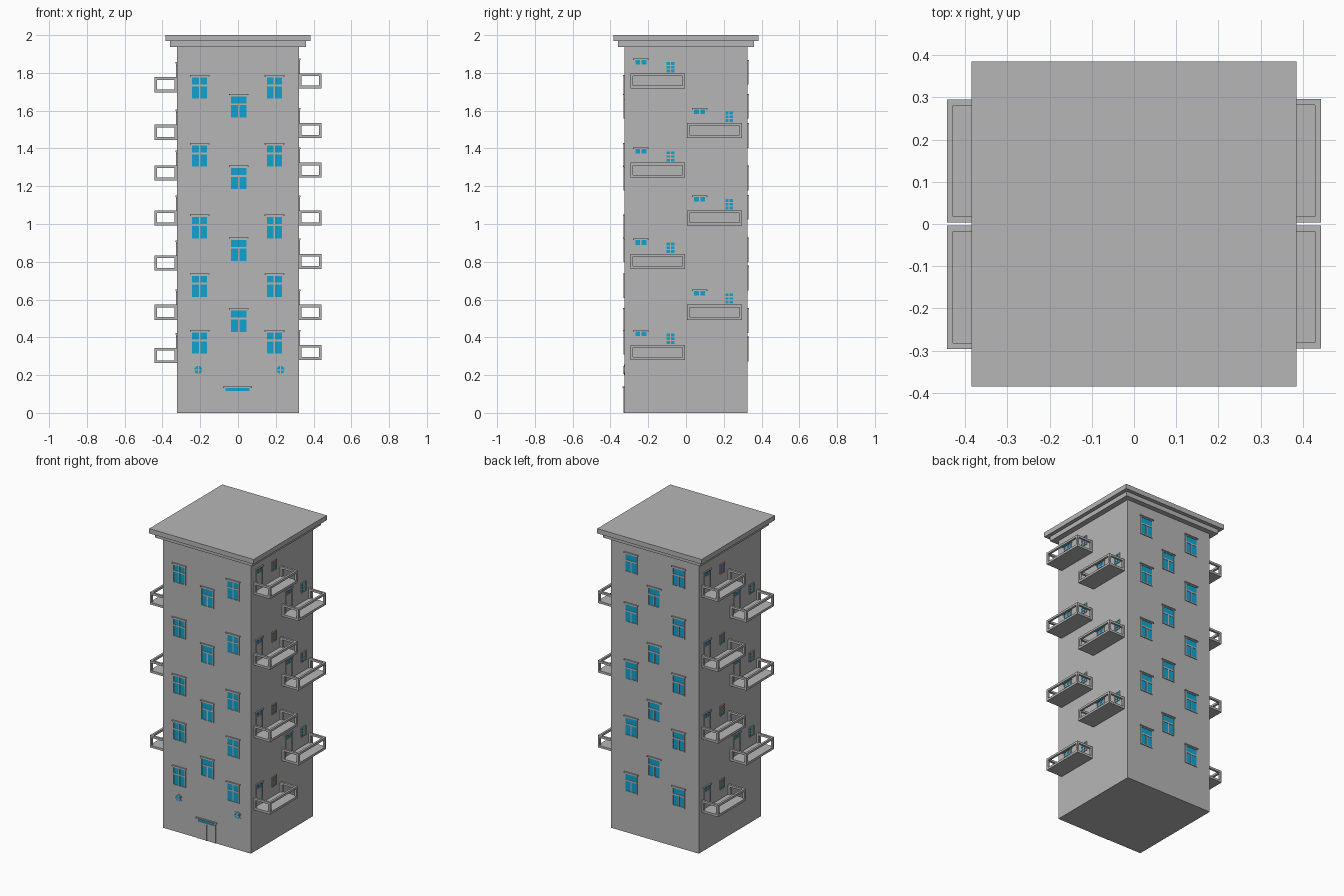
import bpy, bmesh, math
from mathutils import Matrix, Vector

if "Cube" in bpy.data.objects:
    bpy.data.objects.remove(bpy.data.objects["Cube"])


def material(name, rgb):
    m = bpy.data.materials.new(name)
    m.diffuse_color = (*rgb, 1)
    m.use_nodes = True
    m.node_tree.nodes["Principled BSDF"].inputs["Base Color"].default_value = m.diffuse_color
    return m


GREY = material("concrete grey", (0.47, 0.47, 0.47))
BLUE = material("window blue", (0.005, 0.37, 0.64))
HX, HY = 0.323, 0.326          # half width and half depth of the tower
FRONT, RIGHT, BACK, LEFT = range(4)


class Part:
    """Collects boxes in wall coordinates: u along the wall, d outward, z up."""

    def __init__(self, name, side):
        self.name, self.bm = name, bmesh.new()
        self.h = HY if side in (FRONT, BACK) else HX
        self.rot = Matrix.Rotation(side * math.pi / 2, 4, 'Z')

    def box(self, u0, u1, z0, z1, d0, d1, mat=0):
        c = Vector(((u0 + u1) / 2, -self.h - (d0 + d1) / 2, (z0 + z1) / 2))
        m = Matrix.Translation(c) @ Matrix.Diagonal((u1 - u0, d1 - d0, z1 - z0, 1))
        v = bmesh.ops.create_cube(self.bm, size=1, matrix=self.rot @ m)['verts']
        for f in {f for w in v for f in w.link_faces}:
            f.material_index = mat

    def disc(self, u, z, r, d0, d1, mat=0):
        m = Matrix.Translation((u, -self.h - (d0 + d1) / 2, z)) @ Matrix.Rotation(math.pi / 2, 4, 'X')
        v = bmesh.ops.create_cone(self.bm, cap_ends=True, segments=20, radius1=r, radius2=r,
                                  depth=d1 - d0, matrix=self.rot @ m)['verts']
        for f in {f for w in v for f in w.link_faces}:
            f.material_index = mat

    def frame(self, u0, u1, z0, z1, w, d1):
        self.box(u0 - w, u0, z0 - w, z1 + w, -0.005, d1)
        self.box(u1, u1 + w, z0 - w, z1 + w, -0.005, d1)
        self.box(u0, u1, z1, z1 + w, -0.005, d1)
        self.box(u0, u1, z0 - w, z0, -0.005, d1)

    def done(self):
        me = bpy.data.meshes.new(self.name)
        self.bm.to_mesh(me)
        self.bm.free()
        me.materials.append(GREY)
        me.materials.append(BLUE)
        bpy.context.collection.objects.link(bpy.data.objects.new(self.name, me))


def window(name, side, u, z, divided_top):
    p = Part(name, side)
    u0, u1, z0, z1 = u - 0.04, u + 0.04, z - 0.056, z + 0.056
    bar = z1 - 0.042
    p.box(u0, u1, z0, z1, -0.005, 0.002, 1)                # glass
    p.frame(u0, u1, z0, z1, 0.006, 0.005)
    p.box(u0, u1, bar - 0.005, bar + 0.005, 0, 0.004)       # transom
    p.box(u - 0.004, u + 0.004, z0, z1 if divided_top else bar, 0, 0.004)
    p.box(u0 - 0.012, u1 + 0.012, z1 + 0.006, z1 + 0.013, -0.005, 0.008)  # hood
    p.done()


def balcony_unit(side, u0, u1, base, door_u, win_u):
    # balcony: slab, four posts and three top rails
    t, out, top = 0.014, 0.12, base + 0.08
    p = Part("balcony", side)
    p.box(u0, u1, base, base + 0.015, -0.005, out)
    for a in (u0, u1 - t):
        p.box(a, a + t, base + 0.015, top - t, 0, t)
        p.box(a, a + t, base + 0.015, top - t, out - t, out)
        p.box(a, a + t, top - t, top, -0.005, out - t)
    p.box(u0, u1, top - t, top, out - t, out)
    p.done()
    # balcony door with a two pane light above
    p = Part("balcony_door", side)
    a, b, z0, z1 = door_u - 0.029, door_u + 0.029, base + 0.015, base + 0.152
    p.box(a, b, z0, z1 - 0.03, -0.005, 0.002)
    p.box(a, b, z1 - 0.024, z1, -0.005, 0.002, 1)
    p.box(a, b, z1 - 0.031, z1 - 0.024, -0.005, 0.005)
    p.box(door_u - 0.004, door_u + 0.004, z1 - 0.024, z1, 0, 0.004)
    p.box(a - 0.006, a, z0, z1, -0.005, 0.005)
    p.box(b, b + 0.006, z0, z1, -0.005, 0.005)
    p.box(a - 0.012, b + 0.012, z1, z1 + 0.008, -0.005, 0.008)
    p.done()
    # small six pane window
    p = Part("small_window", side)
    a, b, z0, z1 = win_u - 0.02, win_u + 0.02, base + 0.085, base + 0.14
    p.box(a, b, z0, z1, -0.005, 0.002, 1)
    p.frame(a, b, z0, z1, 0.005, 0.005)
    p.box(win_u - 0.003, win_u + 0.003, z0, z1, 0, 0.004)
    for k in (1, 2):
        zc = z0 + k * (z1 - z0) / 3
        p.box(a, b, zc - 0.003, zc + 0.003, 0, 0.004)
    p.done()


def slab(name, hx, hy, z0, z1):
    bm = bmesh.new()
    bmesh.ops.create_cube(bm, size=1, matrix=Matrix.Translation((0, 0, (z0 + z1) / 2))
                          @ Matrix.Diagonal((2 * hx, 2 * hy, z1 - z0, 1)))
    me = bpy.data.meshes.new(name)
    bm.to_mesh(me)
    bm.free()
    me.materials.append(GREY)
    bpy.context.collection.objects.link(bpy.data.objects.new(name, me))


# tower and stepped roof
slab("tower_wall", HX, HY, 0, 1.94)
slab("cornice", 0.36, 0.36, 1.938, 1.97)
slab("roof", 0.385, 0.385, 1.968, 2.0)

# front and back windows
for z in (1.72, 1.36, 0.98, 0.67, 0.37):
    window("front_window", FRONT, -0.203, z, True)
    window("front_window", FRONT, 0.193, z, True)
for z in (1.80, 1.465, 1.085, 0.71, 0.335):
    window("back_window", BACK, -0.175, z, False)
    window("back_window", BACK, 0.176, z, False)
for z in (1.62, 1.24, 0.86, 0.485):
    window("front_middle_window", FRONT, 0.004, z, False)
    window("back_middle_window", BACK, -0.004, z, False)

# balconies, doors and small windows on both sides
for side, near, far in (
        (RIGHT, (1.717, 1.245, 0.762, 0.28), (1.455, 0.992, 0.493)),
        (LEFT, (1.697, 1.23, 0.753, 0.263), (1.446, 0.992, 0.493))):
    for z in near:
        balcony_unit(side, -0.295, -0.004, z, -0.239, -0.082)
    for z in far:
        balcony_unit(side, 0.004, 0.296, z, 0.072, 0.228)

# round windows beside the entrance
for u in (-0.21, 0.225):
    p = Part("round_window", FRONT)
    p.disc(u, 0.228, 0.027, -0.005, 0.003)
    p.disc(u, 0.228, 0.021, -0.004, 0.004, 1)
    p.box(u - 0.003, u + 0.003, 0.208, 0.248, 0, 0.006)
    p.box(u - 0.02, u + 0.02, 0.225, 0.231, 0, 0.006)
    p.done()

# entrance: double door, blue light, hood
p = Part("entrance", FRONT)
p.box(-0.065, -0.004, 0, 0.108, -0.005, 0.002)
p.box(0.0, 0.06, 0, 0.108, -0.005, 0.002)
p.box(-0.065, 0.06, 0.116, 0.132, -0.005, 0.002, 1)
p.box(-0.065, 0.06, 0.108, 0.116, -0.005, 0.005)
p.box(-0.004, 0.0, 0, 0.108, -0.005, 0.005)
for a in (-0.072, 0.06):
    p.box(a, a + 0.007, 0, 0.132, -0.005, 0.005)
p.box(-0.08, 0.075, 0.132, 0.14, -0.005, 0.009)
p.done()
